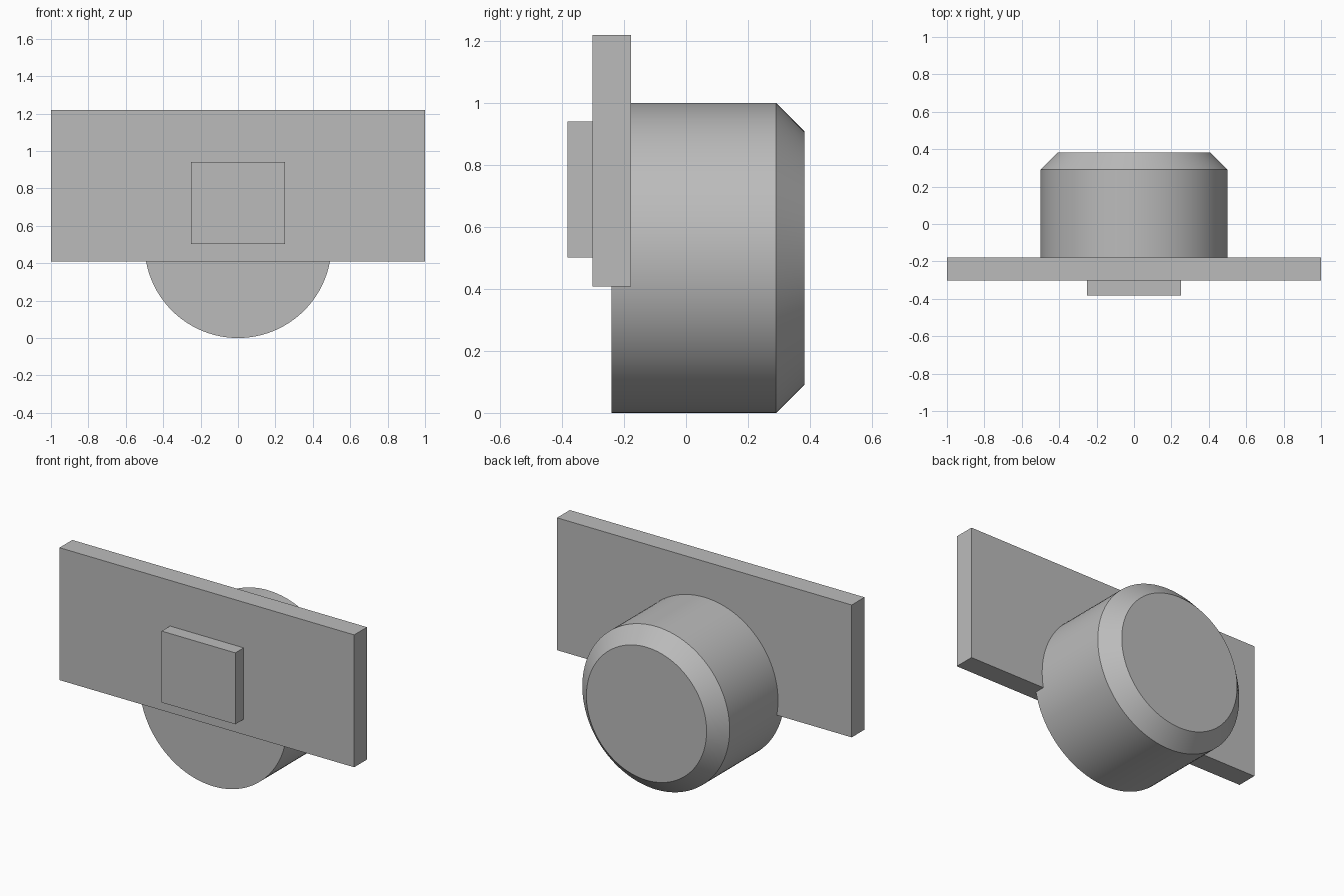
import bpy
import bmesh
from math import radians
from mathutils import Matrix

if "Cube" in bpy.data.objects:
    bpy.data.objects.remove(bpy.data.objects["Cube"])

# Single plain grey finish
grey = bpy.data.materials.new("plain_grey")
grey.use_nodes = True
colour = (0.5, 0.5, 0.5, 1)
grey.diffuse_color = colour
grey.node_tree.nodes["Principled BSDF"].inputs["Base Color"].default_value = colour


def add_object(name, bm):
    mesh = bpy.data.meshes.new(name)
    bm.to_mesh(mesh)
    bm.free()
    mesh.materials.append(grey)
    obj = bpy.data.objects.new(name, mesh)
    bpy.context.collection.objects.link(obj)
    return obj


def add_box(name, low, high):
    bm = bmesh.new()
    bmesh.ops.create_cube(bm, size=1)
    for v in bm.verts:
        v.co = [a if c < 0 else b for c, a, b in zip(v.co, low, high)]
    return add_object(name, bm)


def add_drum(name, radius, front, back, chamfer):
    bm = bmesh.new()
    turn = Matrix.Translation((0, (front + back) / 2, radius)) @ Matrix.Rotation(radians(90), 4, "X")
    bmesh.ops.create_cone(bm, cap_ends=True, segments=96, radius1=radius,
                          radius2=radius, depth=back - front, matrix=turn)
    # Chamfer only the back rim
    rim = [e for e in bm.edges if all(v.co.y > back - 0.01 for v in e.verts)]
    bmesh.ops.bevel(bm, geom=rim, offset=chamfer, segments=1, affect="EDGES")
    obj = add_object(name, bm)
    bpy.ops.object.select_all(action="DESELECT")
    obj.select_set(True)
    bpy.context.view_layer.objects.active = obj
    bpy.ops.object.shade_smooth_by_angle(angle=radians(30))
    return obj


# Round body, wide plate across its front, and raised pad on the plate
add_drum("round_body", 0.5, -0.24, 0.383, 0.092)
add_box("wide_plate", (-1, -0.302, 0.408), (1, -0.178, 1.22))
add_box("front_pad", (-0.25, -0.383, 0.502), (0.25, -0.302, 0.94))
